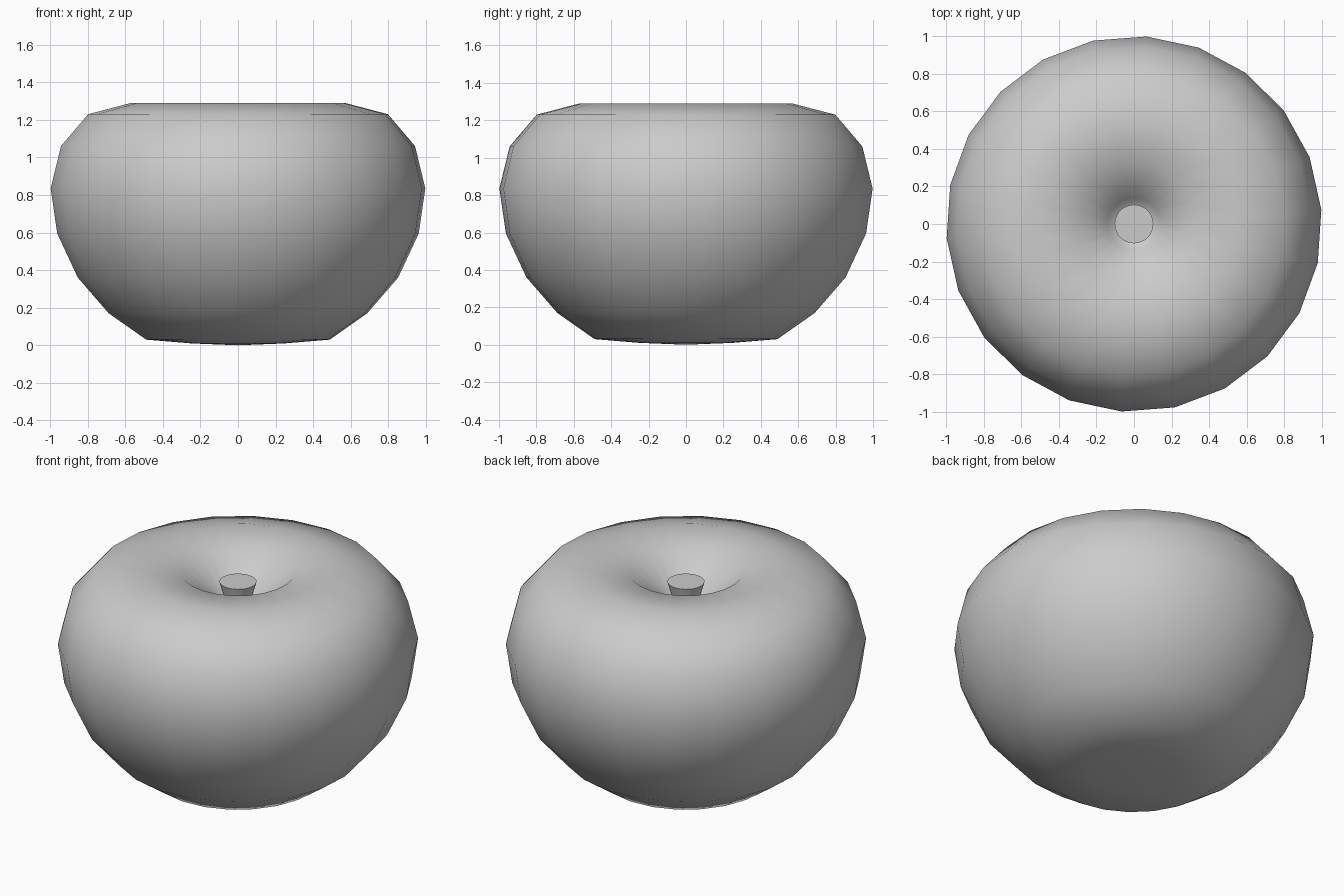
import bpy, bmesh, math

if "Cube" in bpy.data.objects:
    bpy.data.objects.remove(bpy.data.objects["Cube"])

SIDES = 22
PHASE = math.radians(86.2)


def lathe(name, profile, sides, phase=0.0):
    """Revolve (radius, height) points about z; radius 0 makes a pole."""
    bm = bmesh.new()
    rings = []
    for r, z in profile:
        if r == 0:
            rings.append([bm.verts.new((0, 0, z))])
        else:
            angles = [phase + math.tau * i / sides for i in range(sides)]
            rings.append([bm.verts.new((r * math.cos(a), r * math.sin(a), z)) for a in angles])
    for low, high in zip(rings, rings[1:]):
        for i in range(sides):
            j = (i + 1) % sides
            if len(low) == 1:
                bm.faces.new((low[0], high[j], high[i]))
            elif len(high) == 1:
                bm.faces.new((low[i], low[j], high[0]))
            else:
                bm.faces.new((low[i], low[j], high[j], high[i]))
    # Close open ends with flat caps
    if len(rings[0]) > 1:
        bm.faces.new(list(reversed(rings[0])))
    if len(rings[-1]) > 1:
        bm.faces.new(rings[-1])
    bmesh.ops.recalc_face_normals(bm, faces=bm.faces)
    mesh = bpy.data.meshes.new(name)
    bm.to_mesh(mesh)
    bm.free()
    obj = bpy.data.objects.new(name, mesh)
    bpy.context.collection.objects.link(obj)
    mesh.shade_smooth()
    return obj


# Apple body: rounded base, wide shoulder, dimpled top
lathe("fruit_body", [
    (0, 0), (0.25, 0.01), (0.49, 0.03), (0.69, 0.17), (0.855, 0.36),
    (0.965, 0.595), (1.0, 0.835), (0.945, 1.06), (0.8, 1.23), (0.57, 1.29),
    (0.32, 1.262), (0.14, 1.11), (0, 0.95),
], SIDES, PHASE)

# Short stem sunk in the dimple, flaring to a flat top
stem = lathe("stem", [(0.06, 0.98), (0.075, 1.1), (0.103, 1.2)], 32)
bpy.context.view_layer.objects.active = stem
stem.select_set(True)
bpy.ops.object.shade_smooth_by_angle(angle=math.radians(40))
